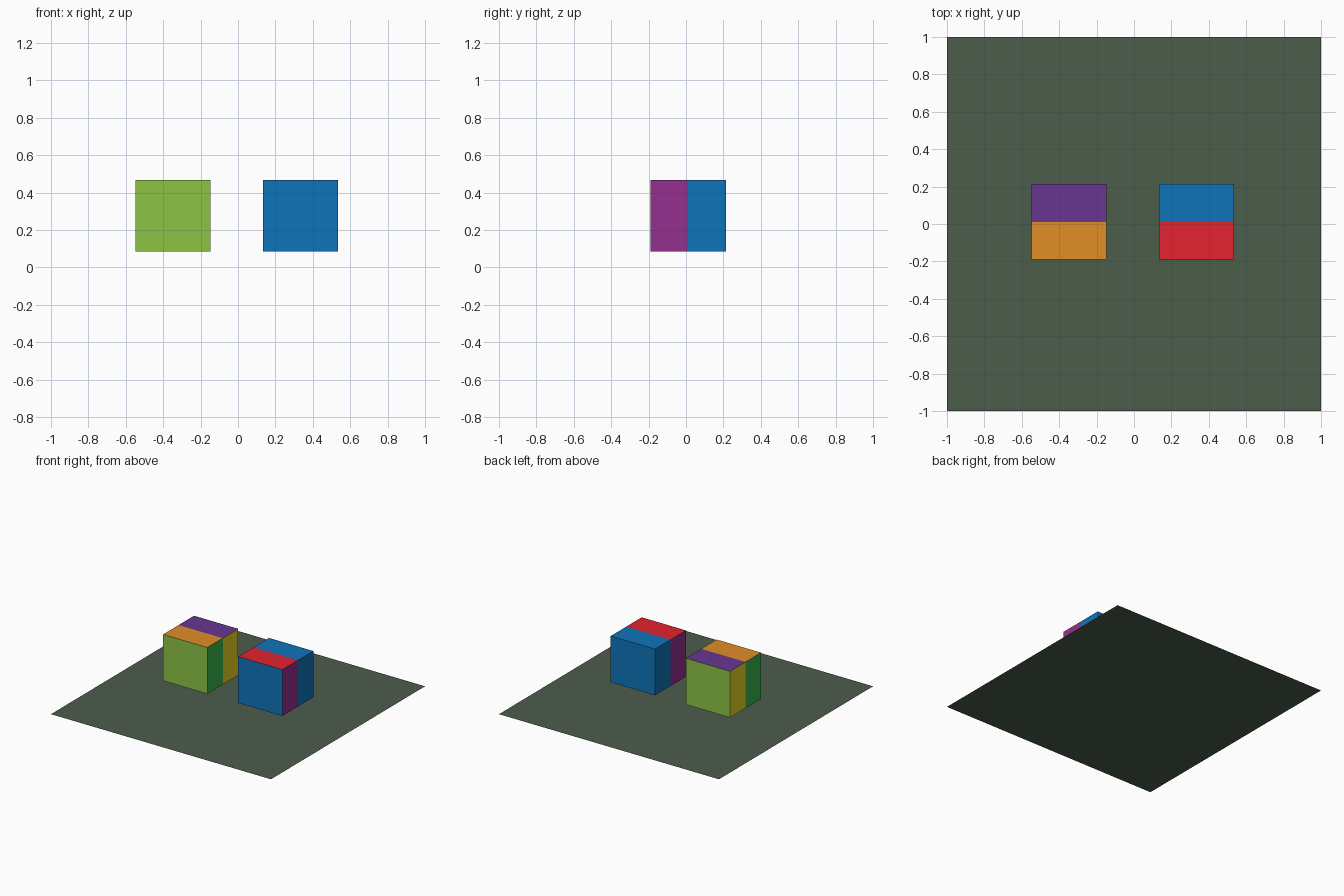
import bpy, bmesh
from mathutils import Matrix, Vector

if "Cube" in bpy.data.objects:
    bpy.data.objects.remove(bpy.data.objects["Cube"])


def material(name, rgb):
    """Flat material from 0-255 display values, stored as linear."""
    lin = [((c / 255 + 0.055) / 1.055) ** 2.4 if c > 10 else c / 255 / 12.92 for c in rgb]
    m = bpy.data.materials.new(name)
    m.diffuse_color = (*lin, 1)
    m.use_nodes = True
    m.node_tree.nodes["Principled BSDF"].inputs["Base Color"].default_value = m.diffuse_color
    return m


moss = material("moss_grey", (75, 93, 75))
lime = material("lime", (141, 196, 70))
green = material("green", (57, 181, 74))
yellow = material("yellow", (240, 220, 40))
orange = material("orange", (224, 141, 39))
purple = material("purple", (103, 55, 145))
blue = material("blue", (15, 116, 186))
red = material("red", (227, 35, 48))
magenta = material("magenta", (148, 48, 143))


def finish(name, bm, mats):
    me = bpy.data.meshes.new(name)
    bm.to_mesh(me)
    bm.free()
    for m in mats:
        me.materials.append(m)
    ob = bpy.data.objects.new(name, me)
    bpy.context.collection.objects.link(ob)


def block(name, x, ends, cap_front, cap_back, side_front, side_back):
    """Box split across its middle, coloured by face direction and half."""
    centre, size = Vector((x, 0.012, 0.276)), Vector((0.402, 0.402, 0.38))
    bm = bmesh.new()
    bmesh.ops.create_cube(bm, size=1, matrix=Matrix.LocRotScale(centre, None, size))
    bmesh.ops.bisect_plane(bm, geom=bm.verts[:] + bm.edges[:] + bm.faces[:],
                           plane_co=centre, plane_no=(0, 1, 0))
    bm.normal_update()
    for f in bm.faces:
        back = f.calc_center_median().y > centre.y
        if abs(f.normal.y) > 0.5:
            f.material_index = 0
        elif abs(f.normal.z) > 0.5:
            f.material_index = 2 if back else 1
        else:
            f.material_index = 4 if back else 3
    finish(name, bm, [ends, cap_front, cap_back, side_front, side_back])


# Flat base sheet
bm = bmesh.new()
bmesh.ops.create_grid(bm, x_segments=1, y_segments=1, size=1)
finish("base_sheet", bm, [moss])

# Two blocks hovering over the sheet
block("left_block", -0.348, lime, orange, purple, green, yellow)
block("right_block", 0.334, blue, red, blue, magenta, blue)
